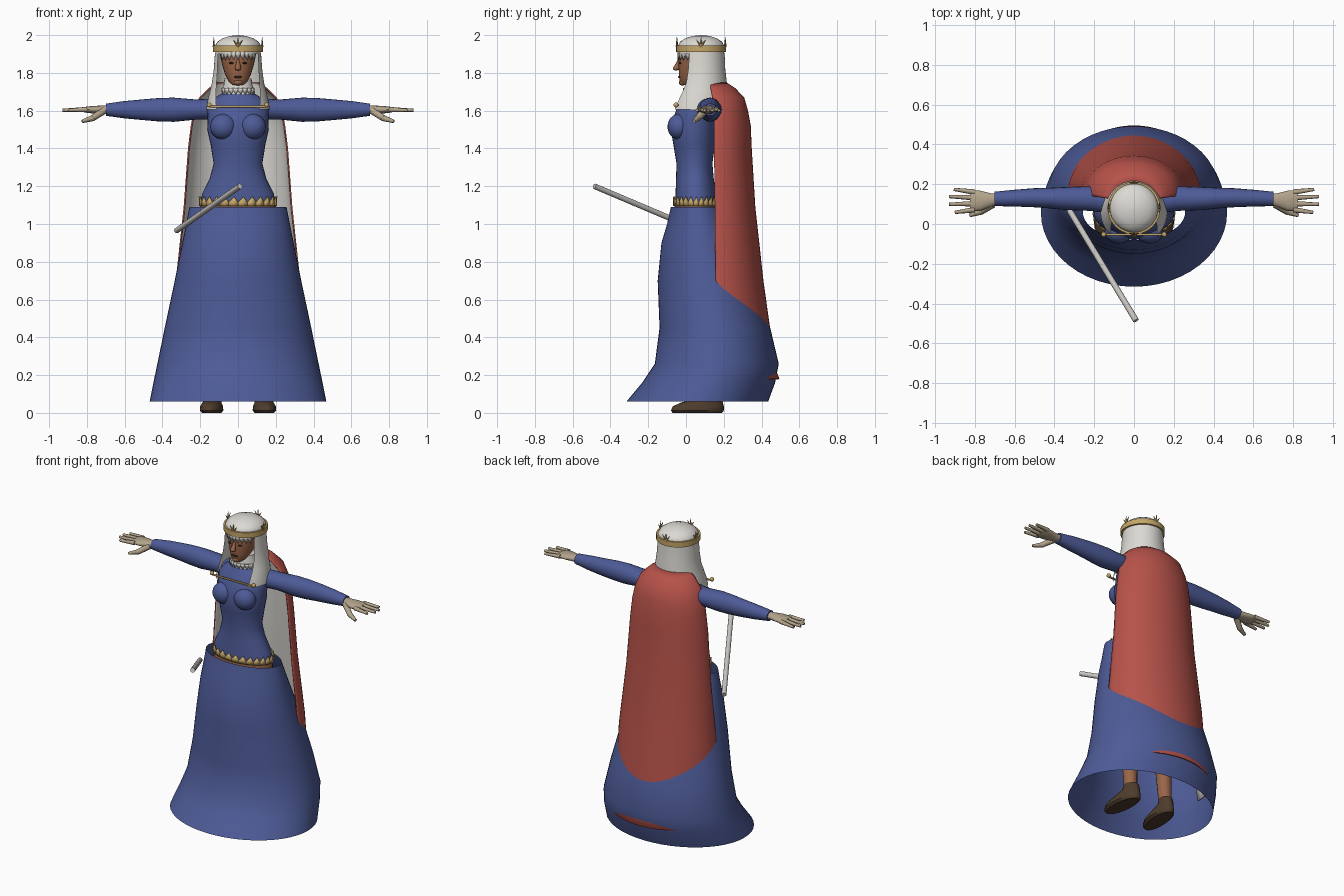
import bpy, bmesh
from math import sin, cos, pi, radians
from mathutils import Vector, Matrix

if "Cube" in bpy.data.objects:
    bpy.data.objects.remove(bpy.data.objects["Cube"])


def material(name, r, g, b):
    m = bpy.data.materials.new(name)
    m.use_nodes = True
    m.diffuse_color = (r, g, b, 1)
    m.node_tree.nodes["Principled BSDF"].inputs["Base Color"].default_value = (r, g, b, 1)
    return m


BLUE = material("blue cloth", .075, .105, .31)
RED = material("red cloth", .47, .085, .068)
WHITE = material("white linen", .72, .70, .66)
GOLD = material("gold", .55, .38, .14)
SKIN = material("brown skin", .32, .13, .065)
GLOVE = material("pale glove", .45, .37, .26)
LEATHER = material("dark leather", .075, .045, .025)
STEEL = material("pale staff", .58, .56, .53)
DARK = material("dark feature", .04, .02, .015)
made = []


def finish(name, bm, *mats):
    me = bpy.data.meshes.new(name)
    bm.to_mesh(me)
    bm.free()
    ob = bpy.data.objects.new(name, me)
    bpy.context.collection.objects.link(ob)
    for m in mats:
        me.materials.append(m)
    made.append(ob)
    return ob


def loft(name, rings, mats, n=32, cap=False, opening=None, place=lambda u, v, t: (u, v, t)):
    """Rings are (t, half width, centre, half depth); opening gives the front gap angle per ring."""
    bm = bmesh.new()
    rows = []
    for i, (t, rx, cy, ry) in enumerate(rings):
        a0 = radians(opening[i]) if opening else 0
        count = n + 1 if opening else n
        angles = [a0 + (2 * pi - 2 * a0) * k / n for k in range(count)]
        rows.append([bm.verts.new(place(rx * sin(a), cy - ry * cos(a), t)) for a in angles])
    for lo, hi in zip(rows, rows[1:]):
        for k in range(n):
            j = (k + 1) % len(lo)
            bm.faces.new((lo[k], lo[j], hi[j], hi[k]))
    if cap:
        bm.faces.new(rows[0])
        bm.faces.new(rows[-1])
        bmesh.ops.recalc_face_normals(bm, faces=bm.faces)
    return finish(name, bm, *mats)


def rod(name, p, q, r1, r2, mat, n=12):
    p, q = Vector(p), Vector(q)
    turn = (q - p).to_track_quat('Z', 'Y').to_matrix().to_4x4()
    bm = bmesh.new()
    bmesh.ops.create_cone(bm, cap_ends=True, segments=n, radius1=r1, radius2=r2,
                          depth=(q - p).length, matrix=Matrix.Translation((p + q) / 2) @ turn)
    return finish(name, bm, mat)


def ball(name, at, size, mat):
    bm = bmesh.new()
    bmesh.ops.create_uvsphere(bm, u_segments=20, v_segments=12, radius=1,
                              matrix=Matrix.Translation(at) @ Matrix.Diagonal((*size, 1)))
    return finish(name, bm, mat)


def zigzag(name, rx, cy, ry, base, tip, a0, a1, teeth, mat):
    """Strip of pointed teeth bent around an ellipse."""
    bm = bmesh.new()
    pt = lambda a, z: bm.verts.new((rx * sin(a), cy - ry * cos(a), z))
    step = (a1 - a0) / teeth
    mid = base + (tip - base) * .4
    for k in range(teeth):
        a = a0 + k * step
        bm.faces.new((pt(a, base), pt(a + step, base), pt(a + step, mid),
                      pt(a + step * .6, tip), pt(a, mid)))
    ob = finish(name, bm, mat)
    mod = ob.modifiers.new("thickness", 'SOLIDIFY')
    mod.thickness = .006
    mod.offset = 0


# Gown: flared skirt, open at both ends
loft("skirt", [(.06, .468, .06, .375), (.16, .448, .12, .352), (.26, .427, .163, .328),
               (.45, .388, .153, .293), (.7, .335, .112, .262), (.9, .295, .08, .21),
               (1.0, .275, .07, .17), (1.09, .257, .06, .14)], [BLUE], 48)

# Bodice, with bare hips beneath the girdle
torso = loft("torso", [(.95, .2, .055, .115), (1.105, .2, .053, .113), (1.16, .19, .052, .107),
                       (1.24, .15, .047, .1), (1.32, .129, .045, .095), (1.42, .145, .043, .11),
                       (1.5, .163, .04, .12), (1.57, .16, .05, .115), (1.62, .165, .06, .105),
                       (1.66, .135, .07, .09), (1.69, .09, .07, .075)], [BLUE, SKIN], 32, True)
for p in torso.data.polygons:
    p.material_index = int(p.center.z < 1.105)
zigzag("girdle", .205, .053, .118, 1.095, 1.145, 0, 2 * pi, 26, GOLD)

# Cape: half tube, red outside and white inside
cape = loft("cape", [(.18, .37, .17, .325), (.26, .355, .17, .293), (.45, .335, .17, .275),
                     (.7, .33, .165, .245), (1.09, .288, .16, .207), (1.4, .265, .155, .193),
                     (1.52, .25, .155, .188), (1.6, .235, .15, .178), (1.67, .205, .145, .163),
                     (1.72, .155, .135, .125), (1.75, .11, .13, .085)],
            [RED, WHITE], 32, opening=[88] * 11)
mod = cape.modifiers.new("lining", 'SOLIDIFY')
mod.thickness = .008
mod.offset = -1
mod.material_offset = 1

# Head and face
loft("head", [(1.735, .025, -.005, .02), (1.75, .046, .01, .042), (1.79, .068, .035, .072),
              (1.84, .083, .05, .09), (1.88, .092, .06, .1), (1.93, .1, .07, .105)],
     [SKIN], 24, True)
rod("nose", (0, -.035, 1.872), (0, -.052, 1.822), .006, .017, SKIN, 8)
ball("nose_tip", (0, -.053, 1.823), (.016, .016, .011), SKIN)
ball("lips", (0, -.034, 1.778), (.022, .008, .006), DARK)
ball("chin", (0, -.018, 1.75), (.026, .02, .017), SKIN)

# Veil and throat cloth
loft("veil", [(1.605, .168, .06, .16), (1.64, .164, .063, .155), (1.7, .15, .073, .145),
              (1.75, .138, .08, .136), (1.82, .128, .08, .128), (1.905, .122, .08, .124)],
     [WHITE], 32, opening=[42, 45, 51, 55, 58, 60])
loft("veil_dome", [(1.9, .12, .08, .122), (1.945, .121, .08, .122), (1.965, .109, .08, .111),
                   (1.983, .082, .08, .084), (1.995, .045, .08, .046), (2.0, .005, .08, .005)],
     [WHITE], 32, True)
loft("throat_cloth", [(1.66, .095, .075, .085), (1.7, .09, .07, .075), (1.74, .075, .06, .06),
                      (1.77, .072, .06, .055)], [WHITE], 24, True)
zigzag("throat_fringe", .094, .07, .082, 1.72, 1.685, -1.1, 1.1, 8, WHITE)
zigzag("brow_fringe", .1, .07, .113, 1.915, 1.868, -1.1, 1.1, 9, WHITE)

# Crown band with four trefoils
loft("crown", [(1.91, .121, .08, .121), (1.91, .132, .08, .132), (1.945, .132, .08, .132),
               (1.945, .121, .08, .121)], [GOLD], 40)
for k in range(4):
    a = k * pi / 2
    out, side = Vector((sin(a), -cos(a), 0)), Vector((cos(a), sin(a), 0))
    root = Vector((0, .08, 1.94)) + out * .128
    for lean, height in ((-.024, .035), (0, .05), (.024, .035)):
        rod("crown_leaf", root, root + side * lean + Vector((0, 0, height)), .007, .001, GOLD, 6)

# Chest cord
rod("chest_cord", (-.155, -.053, 1.622), (.155, -.053, 1.622), .006, .006, GOLD, 8)

# Parts found on both sides
for s, tag in ((1, "left_"), (-1, "right_")):
    along = lambda u, v, t, s=s: (s * t, v, u + 1.605 + .03 * max(0, .25 - t))
    ball(tag + "cord_knob", (s * .152, -.053, 1.63), (.013, .013, .013), GOLD)
    ball(tag + "bust", (s * .078, -.038, 1.515), (.07, .06, .068), BLUE)
    ball(tag + "eye", (s * .034, -.03, 1.852), (.015, .008, .005), DARK)
    loft(tag + "sleeve", [(.06, .045, .1, .05), (.14, .056, .115, .06), (.22, .053, .128, .062),
                          (.34, .064, .128, .058), (.42, .062, .13, .052), (.5, .055, .132, .048),
                          (.6, .046, .13, .042), (.7, .032, .126, .036)], [BLUE], 20, True, place=along)
    loft(tag + "palm", [(.685, .024, .125, .028), (.72, .022, .12, .034), (.77, .02, .117, .05),
                        (.81, .015, .117, .053), (.825, .01, .117, .048)], [GLOVE], 16, True, place=along)
    for y, spread, reach in ((.072, -.014, .9), (.102, -.003, .93), (.132, .006, .93), (.16, .014, .905)):
        rod(tag + "finger", (s * .8, y, 1.606), (s * reach, y + spread, 1.602), .014, .008, GLOVE, 8)
    rod(tag + "thumb_base", (s * .71, .1, 1.6), (s * .77, .062, 1.56), .02, .017, GLOVE, 8)
    rod(tag + "thumb", (s * .765, .064, 1.562), (s * .825, .043, 1.543), .017, .009, GLOVE, 8)

    # Legs and shoes
    rod(tag + "leg", (s * .135, .13, .06), (s * .12, .08, 1.0), .038, .075, SKIN, 16)
    loft(tag + "shoe", [(0, .05, .06, .13), (.012, .062, .06, .14), (.035, .06, .065, .135),
                        (.055, .05, .085, .11), (.08, .044, .13, .06), (.11, .043, .135, .045)],
         [LEATHER], 20, True, place=lambda u, v, t, s=s: (s * (.14 - .08 * (v - .06)) + u, v, t))

# Staff
rod("staff", (-.325, .07, .965), (.01, -.485, 1.2), .015, .015, STEEL, 12)

# Smooth shading with crisp edges
bpy.ops.object.select_all(action='DESELECT')
for ob in made:
    ob.select_set(True)
bpy.context.view_layer.objects.active = made[0]
bpy.ops.object.shade_smooth_by_angle(angle=radians(45))
